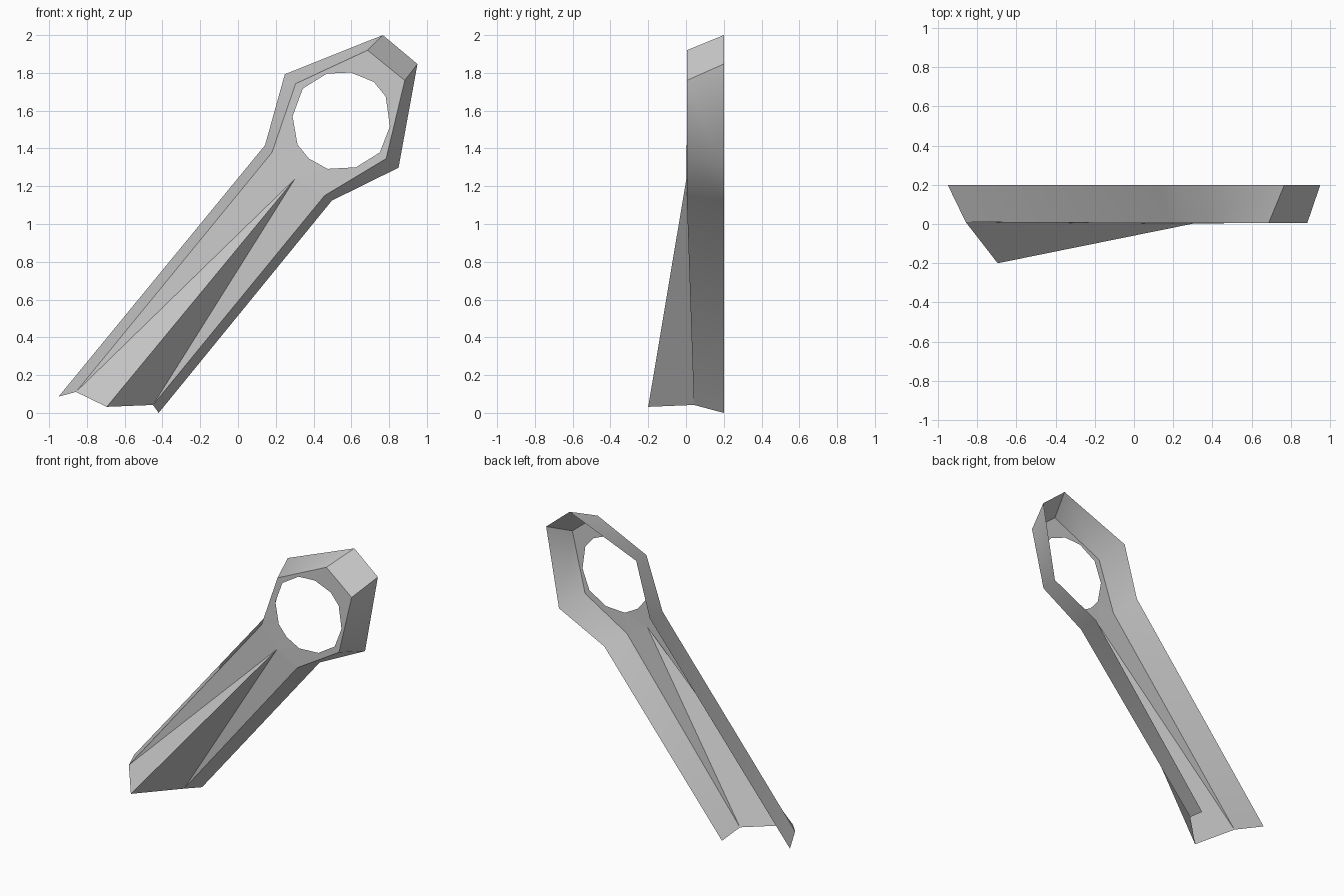
import bpy, bmesh, math
from mathutils import Vector

if "Cube" in bpy.data.objects:
    bpy.data.objects.remove(bpy.data.objects["Cube"])

# Bracket outlines seen from the front (x, z): open at the lower end
outer = [(-.95, .086), (.143, 1.417), (.248, 1.793), (.767, 2.0),
         (.95, 1.847), (.85, 1.298), (.497, 1.124), (-.42, 0)]
inner = [(-.858, .111), (.18, 1.379), (.305, 1.743), (.686, 1.92),
         (.883, 1.76), (.784, 1.346), (.458, 1.15), (-.45, .042)]
hole = [(.343, 1.717), (.47, 1.796), (.597, 1.802), (.719, 1.752),
        (.782, 1.675), (.804, 1.517), (.751, 1.379), (.624, 1.3),
        (.474, 1.292), (.376, 1.346), (.315, 1.42), (.289, 1.57)]
BACK = 0.2
front = [Vector((x, .004, z)) for x, z in inner]
front[0].y = .01
front[-1].y = .042
tip = Vector((.302, .002, 1.24))
ridge = Vector((-.695, -.2, .032))


def finish(name, bm):
    me = bpy.data.meshes.new(name)
    bm.to_mesh(me)
    bm.free()
    ob = bpy.data.objects.new(name, me)
    bpy.context.collection.objects.link(ob)
    return ob


def loop_edges(bm, pts):
    vs = [bm.verts.new(p) for p in pts]
    return [bm.edges.new((vs[i], vs[(i + 1) % len(vs)])) for i in range(len(vs))]


# Front plate with the round eye and a notch for the ridge
bm = bmesh.new()
edges = loop_edges(bm, front + [tip])
edges += loop_edges(bm, [Vector((x, .004, z)) for x, z in hole])
bmesh.ops.triangle_fill(bm, edges=edges, use_beauty=True, normal=(0, -1, 0))
for f in bm.faces:
    f.normal_update()
    if f.normal.y > 0:
        f.normal_flip()
finish("front_plate", bm)

# Tapering ridge along the arm
bm = bmesh.new()
l, r, b, t = [bm.verts.new(p) for p in (front[0], front[-1], ridge, tip)]
bm.faces.new((l, b, t))
bm.faces.new((b, r, t))
finish("arm_ridge", bm)

# Sloped side flange running round the plate
bm = bmesh.new()
fv = [bm.verts.new(p) for p in front]
bv = [bm.verts.new((x, BACK, z)) for x, z in outer]
for i in range(len(fv) - 1):
    bm.faces.new((fv[i], fv[i + 1], bv[i + 1], bv[i]))
flange = finish("side_flange", bm)
bpy.context.view_layer.objects.active = flange
flange.select_set(True)
bpy.ops.object.shade_smooth_by_angle(angle=math.radians(53))
